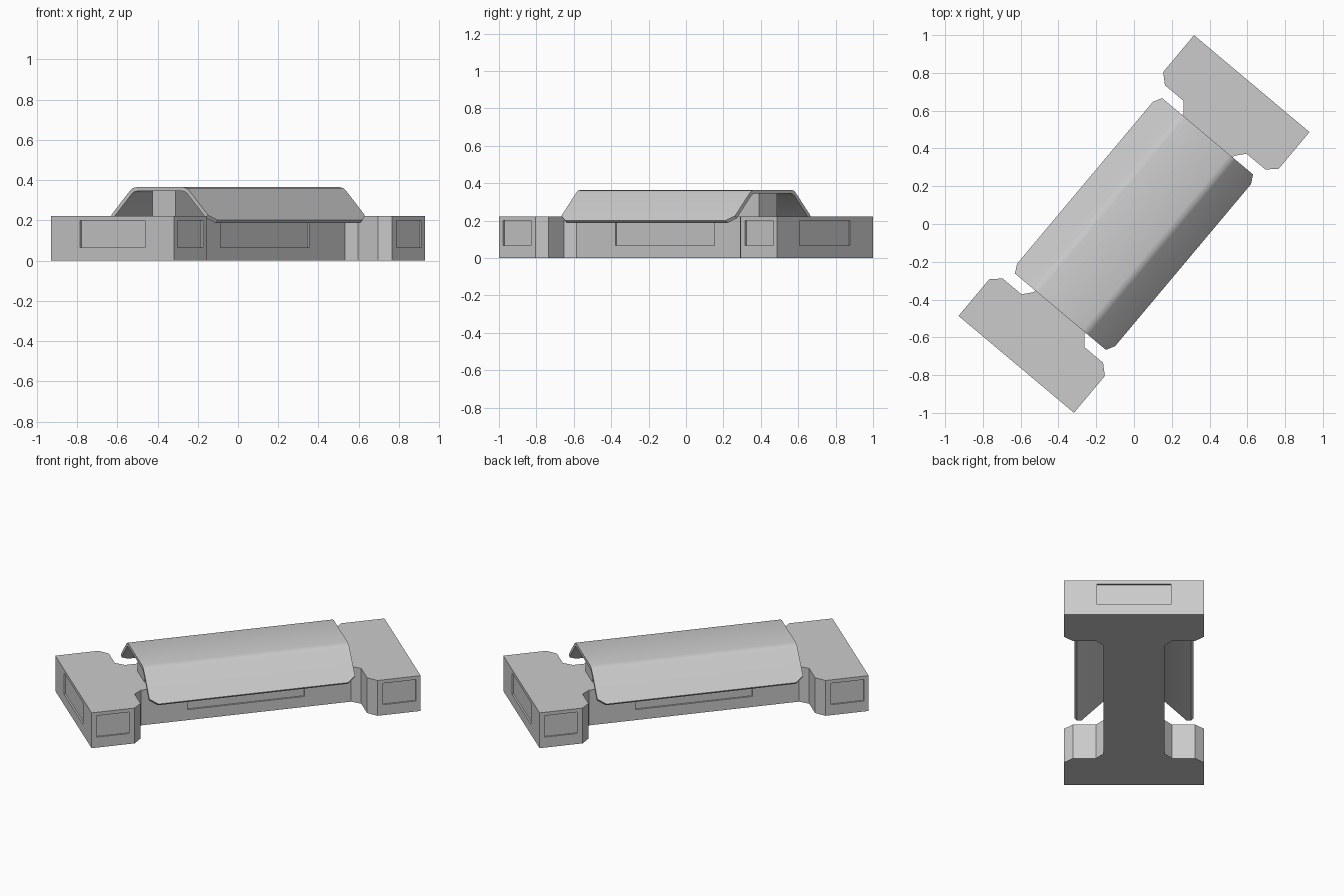
import bpy, bmesh, math

if "Cube" in bpy.data.objects:
    bpy.data.objects.remove(bpy.data.objects["Cube"])

TURN = math.radians(50)          # the model lies diagonally in plan
L, W, H = 0.97, 0.399, 0.222     # half length, half width, deck height
NECK = 0.175                     # half width of the narrow middle


def make_object(name, bm):
    bmesh.ops.recalc_face_normals(bm, faces=bm.faces)
    mesh = bpy.data.meshes.new(name)
    bm.to_mesh(mesh)
    bm.free()
    obj = bpy.data.objects.new(name, mesh)
    obj.rotation_euler.z = TURN
    bpy.context.collection.objects.link(obj)
    return obj


def add_box(bm, x0, x1, y0, y1, z0, z1):
    vs = bmesh.ops.create_cube(bm, size=1)["verts"]
    for v in vs:
        v.co.x = x1 if v.co.x > 0 else x0
        v.co.y = y1 if v.co.y > 0 else y0
        v.co.z = z1 if v.co.z > 0 else z0


# Base: I-shaped plan with chamfered notches, mirrored from one quarter
quarter = [(L, W), (0.716, W), (0.668, 0.347), (0.668, 0.217), (0.618, NECK)]
half = quarter + [(-x, y) for x, y in reversed(quarter)]
plan = half + [(-x, -y) for x, y in half]
bm = bmesh.new()
face = bm.faces.new([bm.verts.new((x, y, 0)) for x, y in plan])
ext = bmesh.ops.extrude_face_region(bm, geom=[face])["geom"]
for v in ext:
    if isinstance(v, bmesh.types.BMVert):
        v.co.z = H
base = make_object("base", bm)

# Shallow recessed panels cut into the ends and sides
D, Z0, Z1 = 0.01, 0.066, 0.2
bm = bmesh.new()
for s in (-1, 1):
    a, b = sorted((s * (L - D), s * (L + 0.05)))
    add_box(bm, a, b, -0.21, 0.21, Z0, Z1)
    a, b = sorted((s * (NECK - D), s * (NECK + 0.05)))
    add_box(bm, -0.345, 0.345, a, b, Z0, Z1)
    a, b = sorted((s * (W - D), s * (W + 0.05)))
    for c in (-0.845, 0.845):
        add_box(bm, c - 0.097, c + 0.097, a, b, Z0, Z1)
cutter = make_object("panel_cutter", bm)
cutter.hide_render = True
mod = base.modifiers.new("panels", "BOOLEAN")
mod.operation = "DIFFERENCE"
mod.solver = "EXACT"
mod.object = cutter
bpy.context.view_layer.objects.active = base
bpy.ops.object.modifier_apply(modifier=mod.name)
bpy.data.objects.remove(cutter)

# Spine that carries the roof
bm = bmesh.new()
add_box(bm, -0.572, 0.572, -0.075, 0.075, H - 0.01, 0.35)
make_object("roof_spine", bm)


# Roof: folded plate lofted along its length, with clipped corners
def roof_section(tip):
    z_tip = 0.348 - (tip - 0.192)
    outer = [(tip, z_tip), (0.192, 0.348), (0.175, 0.36), (0.153, 0.365)]
    inner = [(0.146, 0.345), (0.164, 0.342), (0.178, 0.334),
             (tip - 0.014, z_tip - 0.014)]
    return (outer + [(-y, z) for y, z in reversed(outer)]
            + [(-y, z) for y, z in reversed(inner)] + inner)


bm = bmesh.new()
rings = []
for x, tip in ((-0.606, 0.314), (-0.56, 0.339), (0.56, 0.339), (0.606, 0.314)):
    rings.append([bm.verts.new((x, y, z)) for y, z in roof_section(tip)])
n = len(rings[0])
for r0, r1 in zip(rings, rings[1:]):
    for i in range(n):
        j = (i + 1) % n
        bm.faces.new((r0[i], r0[j], r1[j], r1[i]))
for ring in (rings[0], rings[-1]):
    for i in range(n // 2 - 1):
        k = n // 2
        bm.faces.new((ring[i], ring[i + 1], ring[n - 2 - i], ring[n - 1 - i]))
roof = make_object("roof", bm)

# Soft fold on the roof, crisp edges elsewhere
bpy.ops.object.select_all(action="DESELECT")
roof.select_set(True)
bpy.context.view_layer.objects.active = roof
bpy.ops.object.shade_smooth_by_angle(angle=math.radians(32))
